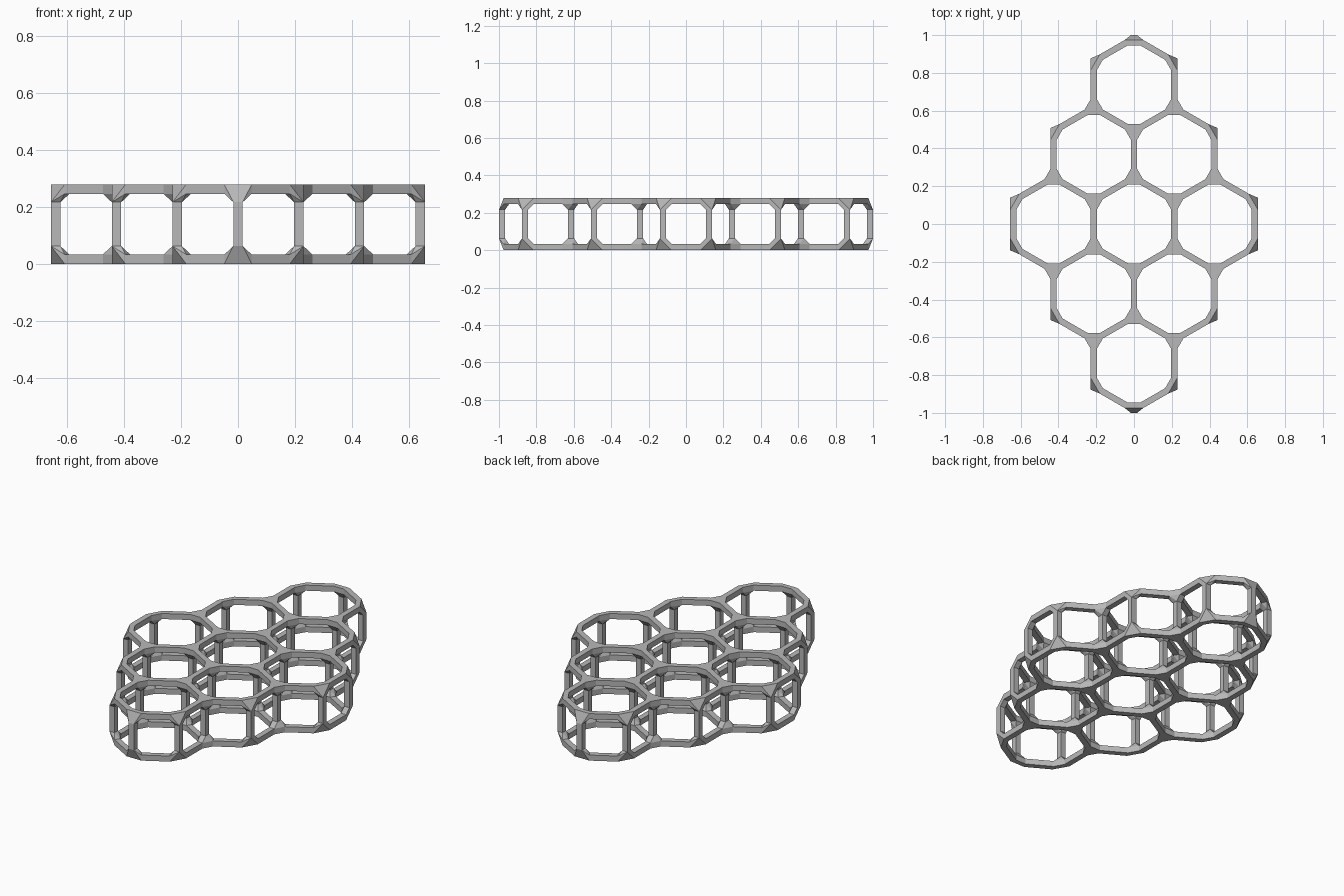
import bpy, bmesh, math
from mathutils import Vector

if "Cube" in bpy.data.objects:
    bpy.data.objects.remove(bpy.data.objects["Cube"])

H = 0.0165                          # half thickness of every bar
R = (1 - H) / 4                     # hexagon side length, also the cell height
PITCH = R * math.sqrt(3)            # distance between cell centres
PULL = 0.046                        # distance from a node to the bar ends

grey = bpy.data.materials.new("grey")
grey.diffuse_color = (0.48, 0.48, 0.48, 1)
grey.use_nodes = True
grey.node_tree.nodes["Principled BSDF"].inputs["Base Color"].default_value = grey.diffuse_color


def finish(name, bm):
    """Turn a bmesh into a flat shaded grey object."""
    mesh = bpy.data.meshes.new(name)
    bm.to_mesh(mesh)
    bm.free()
    mesh.materials.append(grey)
    bpy.context.collection.objects.link(bpy.data.objects.new(name, mesh))


def bar_end(node, direction):
    """Four corners of the square bar end that leaves a node."""
    if abs(direction.z) > 0.5:
        u, v = Vector((1, 0, 0)), Vector((0, 1, 0))
    else:
        v = Vector((0, 0, 1))
        u = v.cross(direction)
    c = node + direction * PULL
    return [c + u * a * H + v * b * H for a, b in ((-1, -1), (1, -1), (1, 1), (-1, 1))]


# Lattice of nine hexagonal prism cells in a three by three rhombus
nodes, edges = {}, set()


def node_key(x, y, z):
    key = (round(x, 3) + 0.0, round(y, 3) + 0.0, round(z, 3))
    # merge corners shared by neighbouring cells despite rounding
    for k in nodes:
        if (nodes[k] - Vector((x, y, z))).length < 0.01:
            return k
    nodes[key] = Vector((x, y, z))
    return key


for i in range(3):
    for j in range(3):
        cx, cy = (i - j) * PITCH / 2, (i + j - 2) * R * 1.5
        rings = []
        for z in (H, H + R):
            ring = [node_key(cx + R * math.sin(k * math.pi / 3),
                             cy + R * math.cos(k * math.pi / 3), z) for k in range(6)]
            rings.append(ring)
            edges |= {tuple(sorted((ring[k], ring[k - 1]))) for k in range(6)}
        edges |= {tuple(sorted(pair)) for pair in zip(*rings)}

# Square bars: level rails and upright posts
rails, posts = bmesh.new(), bmesh.new()
ends = {key: [] for key in nodes}
for a, b in sorted(edges):
    d = (nodes[b] - nodes[a]).normalized()
    bm = posts if abs(d.z) > 0.5 else rails
    start, stop = bar_end(nodes[a], d), bar_end(nodes[b], -d)
    ends[a].append(start)
    ends[b].append(stop)
    shift = d * ((nodes[b] - nodes[a]).length - 2 * PULL)
    p = [bm.verts.new(c) for c in start]
    q = [bm.verts.new(c + shift) for c in start]
    for k in range(4):
        n = (k + 1) % 4
        bm.faces.new((p[k], p[n], q[n], q[k]))
    bmesh.ops.recalc_face_normals(bm, faces=bm.faces[:])

# The open tubes must face outward from their own axis
for bm in (rails, posts):
    bm.faces.ensure_lookup_table()
    for f in range(0, len(bm.faces), 4):
        tube = bm.faces[f:f + 4]
        centre = sum((t.calc_center_median() for t in tube), Vector()) / 4
        for t in tube:
            t.normal_update()
            if t.normal.dot(t.calc_center_median() - centre) < 0:
                t.normal_flip()
finish("rails", rails)
finish("posts", posts)

# Faceted joints: hull around the bar ends that meet, open where bars enter
joints = bmesh.new()
for key, quads in ends.items():
    bm = bmesh.new()
    owner = {}
    for n, quad in enumerate(quads):
        for c in quad:
            owner[bm.verts.new(c)] = n
    bmesh.ops.convex_hull(bm, input=bm.verts[:])
    bmesh.ops.recalc_face_normals(bm, faces=bm.faces[:])
    for f in bm.faces:
        if len({owner[v] for v in f.verts}) > 1:
            joints.faces.new([joints.verts.new(v.co) for v in f.verts])
    bm.free()
bmesh.ops.remove_doubles(joints, verts=joints.verts[:], dist=0.0005)
bmesh.ops.dissolve_limit(joints, angle_limit=0.01, verts=joints.verts[:], edges=joints.edges[:])
finish("joints", joints)
